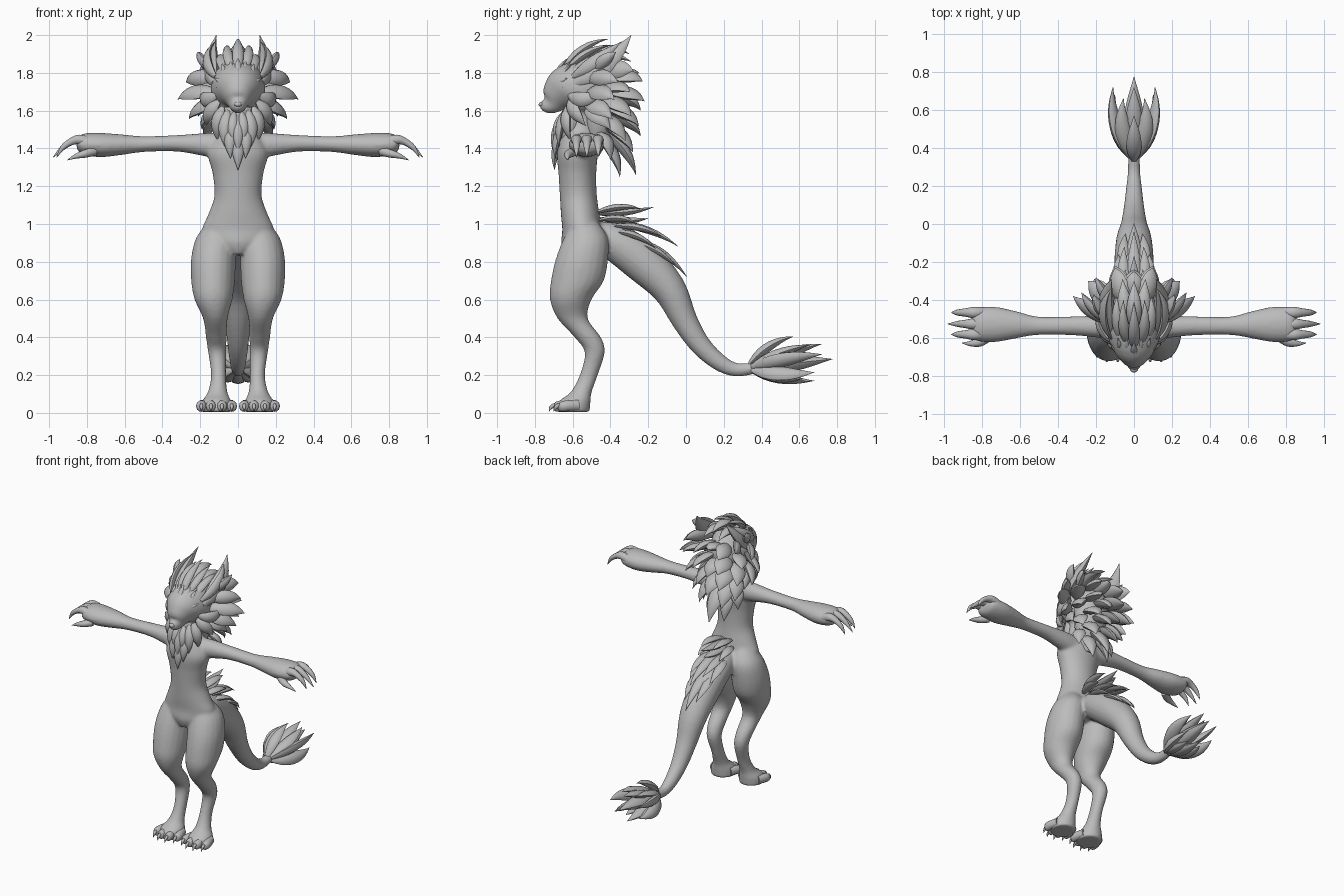
import bpy, bmesh, math
from mathutils import Vector as V

grey = bpy.data.materials.new("clay grey")
grey.diffuse_color = (0.5, 0.5, 0.5, 1)


def spline(p, sub):
    """Catmull-Rom through tuples of any length."""
    out = []
    for i in range(len(p) - 1):
        a, b, c, d = p[max(i - 1, 0)], p[i], p[i + 1], p[min(i + 2, len(p) - 1)]
        for k in range(sub):
            t = k / sub
            out.append([0.5 * (2 * q + (r - o) * t + (2 * o - 5 * q + 4 * r - s) * t * t
                        + (3 * q - o - 3 * r + s) * t ** 3) for o, q, r, s in zip(a, b, c, d)])
    return out + [list(p[-1])]


def loft(bm, pts, hint=(1, 0, 0), flat=False, n=20, sub=4):
    """Skin ellipses (x, y, z, a, b); a lies along hint. flat keeps the rings level."""
    p = spline(pts, sub)
    rings = []
    for i, q in enumerate(p):
        t = V(p[min(i + 1, len(p) - 1)][:3]) - V(p[max(i - 1, 0)][:3])
        t = V((0, 0, 1)) if flat else t.normalized()
        u = V(hint)
        u = (u - t * u.dot(t)).normalized()
        w = t.cross(u)
        rings.append([bm.verts.new(V(q[:3]) + u * max(q[3], .0008) * math.cos(2 * math.pi * k / n)
                      + w * max(q[4], .0008) * math.sin(2 * math.pi * k / n)) for k in range(n)])
    for r, s in zip(rings, rings[1:]):
        for k in range(n):
            bm.faces.new((r[k], r[(k + 1) % n], s[(k + 1) % n], s[k]))
    bm.faces.new(rings[0][::-1])
    bm.faces.new(rings[-1])


def leaf(bm, a, b, width, thick, bend=(0, 0, 0), hint=(1, 0, 0)):
    """Pointed lock of fur from a to b, bowed by bend, broad along hint."""
    a, b, bend = V(a), V(b), V(bend)
    prof = ((0, .35), (.2, .85), (.42, 1), (.65, .78), (.85, .36), (1, 0))
    loft(bm, [(*(a.lerp(b, t) + bend * 4 * t * (1 - t)), width * w, thick * w) for t, w in prof],
         hint, n=8, sub=2)


def finish(name, bm, angle=50):
    bmesh.ops.recalc_face_normals(bm, faces=bm.faces[:])
    me = bpy.data.meshes.new(name)
    bm.to_mesh(me)
    bm.free()
    me.materials.append(grey)
    ob = bpy.data.objects.new(name, me)
    bpy.context.collection.objects.link(ob)
    bpy.ops.object.select_all(action='DESELECT')
    ob.select_set(True)
    bpy.context.view_layer.objects.active = ob
    bpy.ops.object.shade_smooth_by_angle(angle=math.radians(angle))
    return ob


def both(bm, a, b, w, t, bend=(0, 0, 0), hint=(1, 0, 0)):
    """A lock and its mirror image."""
    for s in (1, -1):
        m = lambda v: (v[0] * s, v[1], v[2])
        leaf(bm, m(a), m(b), w, t, m(bend), m(hint))


# --- body: torso, legs, arms, tail and head melted into one skin
bm = bmesh.new()
loft(bm, [(0, -.56, .84, .05, .08), (0, -.55, .9, .16, .11), (0, -.55, .97, .19, .105),
          (0, -.56, 1.05, .158, .102), (0, -.57, 1.15, .125, .098), (0, -.575, 1.27, .135, .1),
          (0, -.575, 1.37, .16, .108), (0, -.565, 1.45, .13, .1), (0, -.56, 1.52, .08, .08),
          (0, -.56, 1.7, .07, .07)], flat=True, n=32)
loft(bm, [(0, -.772, 1.622, .012, .012), (0, -.755, 1.624, .032, .032), (0, -.715, 1.635, .05, .055),
          (0, -.68, 1.675, .085, .095), (0, -.63, 1.71, .125, .13), (0, -.55, 1.72, .145, .15),
          (0, -.47, 1.71, .125, .14), (0, -.4, 1.69, .06, .07)], n=24)
loft(bm, [(0, -.5, .94, .07, .07), (0, -.38, .905, .1, .1), (0, -.23, .80, .105, .11),
          (0, -.09, .655, .095, .09), (0, -.005, .485, .07, .068), (0, .08, .355, .055, .055),
          (0, .18, .265, .043, .045), (0, .27, .228, .033, .036), (0, .38, .24, .03, .03)])
for s in (1, -1):
    loft(bm, [(s * x, y, z, a, b) for x, y, z, a, b in (
        (.09, -.535, 1.02, .06, .06), (.115, -.53, .93, .105, .115), (.13, -.55, .82, .118, .138),
        (.132, -.575, .7, .116, .14), (.13, -.61, .6, .1, .11), (.12, -.6, .5, .065, .08),
        (.115, -.52, .4, .055, .07), (.11, -.483, .32, .048, .053), (.103, -.515, .2, .04, .048),
        (.108, -.555, .11, .052, .056), (.113, -.59, .06, .078, .085),
        (.113, -.6, .005, .085, .09))], flat=True)
    loft(bm, [(s * x, y, z, a, b) for x, y, z, a, b in (
        (.06, -.55, 1.41, .07, .07), (.17, -.54, 1.42, .06, .062), (.32, -.535, 1.427, .05, .044),
        (.5, -.535, 1.423, .048, .042), (.62, -.53, 1.42, .072, .055), (.72, -.528, 1.418, .092, .064),
        (.8, -.527, 1.422, .092, .06), (.84, -.527, 1.425, .08, .045),
        (.855, -.527, 1.425, .05, .02))], hint=(0, 1, 0))
ob = finish("body", bm)
m = ob.modifiers.new("skin", 'REMESH')
m.mode, m.voxel_size, m.use_smooth_shade = 'VOXEL', .010, True
m = ob.modifiers.new("soften", 'SMOOTH')
m.iterations, m.factor = 6, .5

# --- fingers, toes and their claws
bm = bmesh.new()
for s in (1, -1):
    for y, r in ((-.465, .96), (-.525, .98), (-.58, .96)):
        loft(bm, [(s * .79, y, 1.43, .028, .03), (s * .84, y, 1.447, .03, .027),
                  (s * .885, y, 1.435, .022, .02), (s * .93, y, 1.402, .015, .014),
                  (s * r, y, 1.352, .001, .001)], hint=(0, 1, 0), n=10)
    loft(bm, [(s * .76, -.59, 1.385, .025, .025), (s * .81, -.62, 1.372, .024, .022),
              (s * .86, -.628, 1.358, .014, .013), (s * .905, -.625, 1.338, .001, .001)], (0, 1, 0), n=10)
finish("fingers", bm)
bm = bmesh.new()
for s in (1, -1):
    for x, y in ((.033, -.665), (.085, -.69), (.143, -.69), (.194, -.665)):
        xo = .113 + (x - .113) * .8
        loft(bm, [(s * xo, -.57, .04, .025, .03), (s * x, y + .03, .037, .028, .03),
                  (s * x, y, .03, .022, .025), (s * x, y - .012, .03, .004, .005)], n=10)
        leaf(bm, (s * x, y + .01, .045), (s * x, y - .035, .006), .01, .011, (0, -.008, .008))
finish("toes", bm)

# --- ears with an inner fold
bm = bmesh.new()
both(bm, (.125, -.59, 1.75), (.115, -.29, 2.0), .06, .035, (.025, .02, -.02), (.5, .5, -.7))
both(bm, (.12, -.6, 1.78), (.12, -.34, 1.965), .035, .02, (.045, .0, .0), (.4, .5, -.7))
finish("ears", bm)

# --- eyes, brows and nose
bm = bmesh.new()
both(bm, (.035, -.697, 1.69), (.115, -.652, 1.725), .02, .008, (.006, -.006, 0), (-.3, -.4, 1))
finish("eyes", bm)
bm = bmesh.new()
both(bm, (.025, -.695, 1.72), (.125, -.625, 1.772), .016, .012, (.01, -.012, .004), (-.3, 0, 1))
finish("brows", bm)
bm = bmesh.new()
loft(bm, [(0, -.75, 1.636, .018, .012), (0, -.768, 1.632, .02, .014), (0, -.778, 1.626, .006, .005)], n=12)
finish("nose", bm)

# --- crest on top of the head
bm = bmesh.new()
leaf(bm, (0, -.66, 1.79), (0, -.41, 1.98), .03, .022, (0, -.02, .035))
both(bm, (.03, -.64, 1.8), (.055, -.4, 1.945), .028, .02, (.012, -.01, .03))
both(bm, (.065, -.62, 1.79), (.09, -.38, 1.89), .03, .02, (.01, 0, .03))
leaf(bm, (0, -.56, 1.85), (0, -.3, 1.9), .04, .025, (0, 0, .05))
both(bm, (.04, -.54, 1.83), (.06, -.29, 1.86), .04, .025, (0, 0, .04))
leaf(bm, (0, -.69, 1.75), (0, -.62, 1.88), .02, .014, (0, -.012, .01))
both(bm, (.03, -.68, 1.755), (.04, -.6, 1.865), .018, .013, (0, -.012, .008))
both(bm, (.065, -.655, 1.765), (.085, -.6, 1.85), .016, .012, (0, -.01, .005))
finish("crest", bm)

# --- mane: rows (root x,y,z -> tip x,y,z, width), mirrored
bm = bmesh.new()
rows = [(.13, -.5, 1.8, .21, -.37, 1.91, .035), (.13, -.52, 1.77, .275, -.36, 1.75, .045),
        (.12, -.52, 1.7, .32, -.38, 1.66, .05), (.11, -.53, 1.64, .26, -.39, 1.555, .048),
        (.1, -.53, 1.6, .19, -.4, 1.5, .045), (.1, -.45, 1.8, .2, -.28, 1.81, .05),
        (.1, -.45, 1.72, .24, -.3, 1.7, .055), (.1, -.45, 1.66, .21, -.29, 1.57, .055),
        (.09, -.46, 1.57, .17, -.32, 1.44, .055), (.05, -.42, 1.78, .1, -.23, 1.755, .055),
        (.05, -.42, 1.7, .1, -.22, 1.65, .06), (.05, -.43, 1.62, .09, -.25, 1.52, .06),
        (.05, -.44, 1.53, .09, -.28, 1.38, .055), (.08, -.46, 1.48, .14, -.4, 1.34, .045),
        (.04, -.45, 1.45, .06, -.35, 1.25, .045)]
for x, y, z, X, Y, Z, w in rows:
    d = V((X - x, Y - y, Z - z))
    out = V((x * 1.2, y + .56, .02)).normalized()
    both(bm, (x, y, z), (X, Y, Z), w, .026, out * .022 + V((0, 0, .012)), d.cross(out))
for y, z, Y, Z, w in ((-.42, 1.76, -.25, 1.8, .05), (-.41, 1.68, -.24, 1.6, .06),
                      (-.42, 1.58, -.24, 1.465, .06), (-.44, 1.5, -.265, 1.26, .055)):
    leaf(bm, (0, y, z), (0, Y, Z), w, .03, (0, .025, .015))
loft(bm, [(0, -.46, 1.84, .03, .03), (0, -.45, 1.75, .12, .1), (0, -.45, 1.62, .115, .095),
          (0, -.46, 1.5, .1, .08), (0, -.49, 1.36, .03, .03)], flat=True)
finish("mane", bm)

# --- cheek and chest fur
bm = bmesh.new()
both(bm, (.115, -.62, 1.68), (.185, -.44, 1.7), .04, .02, (.03, -.01, -.03), (0, 0, 1))
both(bm, (.1, -.62, 1.65), (.17, -.53, 1.52), .04, .024, (.02, -.01, 0), (.6, .6, .4))
both(bm, (.08, -.63, 1.62), (.105, -.61, 1.44), .036, .024, (.02, -.015, 0), (.8, .5, 0))
both(bm, (.055, -.64, 1.6), (.07, -.67, 1.41), .034, .022, (.01, -.015, 0), (1, .3, 0))
both(bm, (.03, -.64, 1.54), (.038, -.69, 1.345), .032, .022, (.01, -.02, 0), (1, .2, 0))
both(bm, (.02, -.65, 1.59), (.027, -.69, 1.43), .028, .02, (.005, -.015, 0))
leaf(bm, (0, -.64, 1.5), (0, -.695, 1.285), .034, .024, (0, -.02, 0))
leaf(bm, (0, -.66, 1.57), (0, -.705, 1.38), .03, .022, (0, -.01, 0))
loft(bm, [(0, -.6, 1.62, .08, .05), (0, -.61, 1.52, .085, .06), (0, -.62, 1.42, .05, .05)], flat=True)
finish("chest_fur", bm)

# --- fur along the root of the tail
bm = bmesh.new()
for y, z, Y, Z in ((-.5, 1.06, -.17, 1.09), (-.46, 1.03, -.2, 1.03), (-.4, 1.0, -.04, .88),
                   (-.27, .91, .005, .72)):
    leaf(bm, (0, y, z), (0, Y, Z), .036, .02, (0, .01, .03 if z < 1.01 else -.012))
for x, y, z, X, Y, Z in ((.03, -.48, 1.06, .045, -.24, 1.08), (.05, -.46, 1.02, .085, -.26, 1.0),
                         (.035, -.4, .99, .05, -.12, .93), (.055, -.38, .96, .08, -.16, .87),
                         (.04, -.27, .9, .045, -.05, .77)):
    both(bm, (x, y, z), (X, Y, Z), .033, .018, (.012, .01, .02))
finish("tail_root_fur", bm)

# --- tuft at the tip of the tail
bm = bmesh.new()
leaf(bm, (0, .34, .24), (0, .775, .285), .055, .045)
leaf(bm, (0, .33, .25), (0, .57, .405), .04, .025, (0, -.01, .025))
leaf(bm, (0, .4, .25), (0, .72, .365), .045, .028, (0, 0, .015))
leaf(bm, (0, .35, .22), (0, .68, .17), .045, .028, (0, 0, -.015))
both(bm, (.02, .35, .24), (.11, .72, .31), .045, .028, (.035, 0, .01), (.6, 0, .8))
both(bm, (.02, .35, .23), (.1, .68, .215), .045, .028, (.035, 0, -.015), (.6, 0, -.8))
both(bm, (.015, .35, .25), (.055, .66, .36), .042, .025, (.025, 0, .015))
both(bm, (.015, .36, .22), (.05, .62, .18), .04, .025, (.02, 0, -.015))
finish("tail_tuft", bm)
